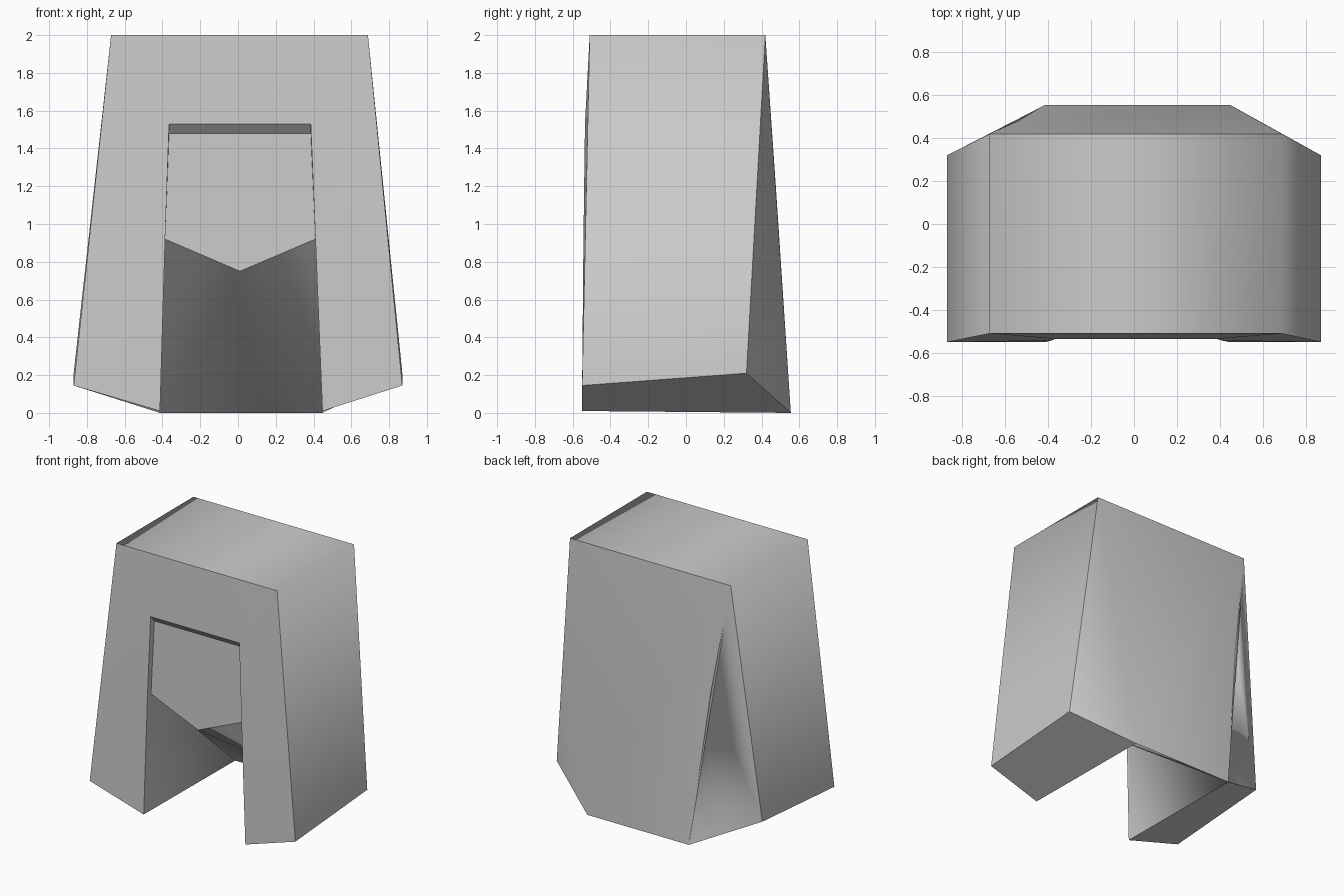
import bpy
import bmesh

cube = bpy.data.objects.get("Cube")
if cube:
    bpy.data.objects.remove(cube, do_unlink=True)

# One plain grey for the whole shell
grey = bpy.data.materials.new("plain_grey")
grey.use_nodes = True
COLOUR = (0.6, 0.6, 0.6, 1)
grey.diffuse_color = COLOUR
grey.node_tree.nodes["Principled BSDF"].inputs["Base Color"].default_value = COLOUR

bm = bmesh.new()
group = bm.faces.layers.int.new("group")
TOP, BACK, FRONT, BASE, PANEL, LINTEL, INNER = range(7)

# Corner points shared by both halves: half width, depth, height
CORNERS = {
    "top_front": (0.68, -0.51, 2.0),
    "top_back": (0.68, 0.42, 2.0),
    "hip_front": (0.87, -0.55, 0.145),
    "hip_back": (0.87, 0.32, 0.21),
    "foot_front": (0.43, -0.55, 0.01),
    "foot_back": (0.43, 0.555, 0.0),
    "door_top": (0.375, -0.535, 1.53),
    "door_mid": (0.398, -0.543, 0.92),
    "panel_top": (0.375, -0.49, 1.48),
    "panel_low": (0.398, -0.5, 0.92),
}
SHIFT = {"foot_front": 0.017, "foot_back": 0.017, "door_top": 0.01,
         "door_mid": 0.012, "panel_top": 0.01, "panel_low": 0.012,
         "top_front": 0.008, "top_back": 0.008}
sides = {}
for s in (-1, 1):
    sides[s] = {n: bm.verts.new((s * x + SHIFT.get(n, 0), y, z))
                for n, (x, y, z) in CORNERS.items()}
L, R = sides[1], sides[-1]
valley = bm.verts.new((0.01, -0.5, 0.75))


def face(kind, *verts):
    bm.faces.new(verts)[group] = kind


def span(kind, a, b):
    """Quad bridging the two halves between two named corners."""
    face(kind, R[a], L[a], L[b], R[b])


# Roof, back, lintel and front band
span(TOP, "top_front", "top_back")
span(BACK, "top_back", "foot_back")
span(FRONT, "top_front", "door_top")
span(LINTEL, "door_top", "panel_top")

# Recessed panel with a notched lower edge, and the slope behind it
face(PANEL, R["panel_top"], L["panel_top"], L["panel_low"], valley, R["panel_low"])
face(INNER, valley, L["foot_back"], R["foot_back"])

for s, p in sides.items():
    # Outer side, leg front and sole
    face(TOP, p["top_front"], p["top_back"], p["hip_back"], p["hip_front"])
    face(FRONT, p["top_front"], p["door_top"], p["door_mid"], p["hip_front"])
    face(FRONT, p["door_mid"], p["foot_front"], p["hip_front"])
    # Recess side, leg inside and sloped ceiling
    face(INNER, p["door_top"], p["panel_top"], p["panel_low"], p["door_mid"])
    face(INNER, p["door_mid"], p["panel_low"], p["foot_front"])
    face(INNER, p["panel_low"], p["foot_back"], p["foot_front"])
    face(INNER, p["panel_low"], valley, p["foot_back"])
    if s == 1:
        face(BACK, p["top_back"], p["foot_back"], p["hip_back"])
        face(BASE, p["foot_front"], p["foot_back"], p["hip_back"], p["hip_front"])

# Shallow crease in the rear right corner
apex = bm.verts.new((-0.545, 0.477, 1.18))
middle = bm.verts.new((-0.64, 0.438, 0.105))
dent = bm.verts.new((-0.5, 0.46, 0.2))
face(BACK, R["top_back"], R["foot_back"], apex)
face(BACK, R["top_back"], apex, R["hip_back"])
face(BACK, apex, middle, R["hip_back"])
face(BACK, apex, R["foot_back"], dent)
face(BACK, apex, dent, middle)
face(BACK, dent, R["foot_back"], middle)
face(BASE, R["foot_front"], R["foot_back"], middle, R["hip_back"], R["hip_front"])

bmesh.ops.recalc_face_normals(bm, faces=bm.faces)

# Smooth inside each surface, sharp where surfaces meet
for f in bm.faces:
    f.smooth = True
for e in bm.edges:
    kinds = {f[group] for f in e.link_faces}
    e.smooth = len(kinds) == 1 and BASE not in kinds
for v in (R["foot_back"], dent):
    crease = bm.edges.get((apex, v))
    if crease and v is not dent:
        crease.smooth = False

mesh = bpy.data.meshes.new("arched_shell")
bm.to_mesh(mesh)
bm.free()
mesh.materials.append(grey)
shell = bpy.data.objects.new("arched_shell", mesh)
bpy.context.collection.objects.link(shell)
